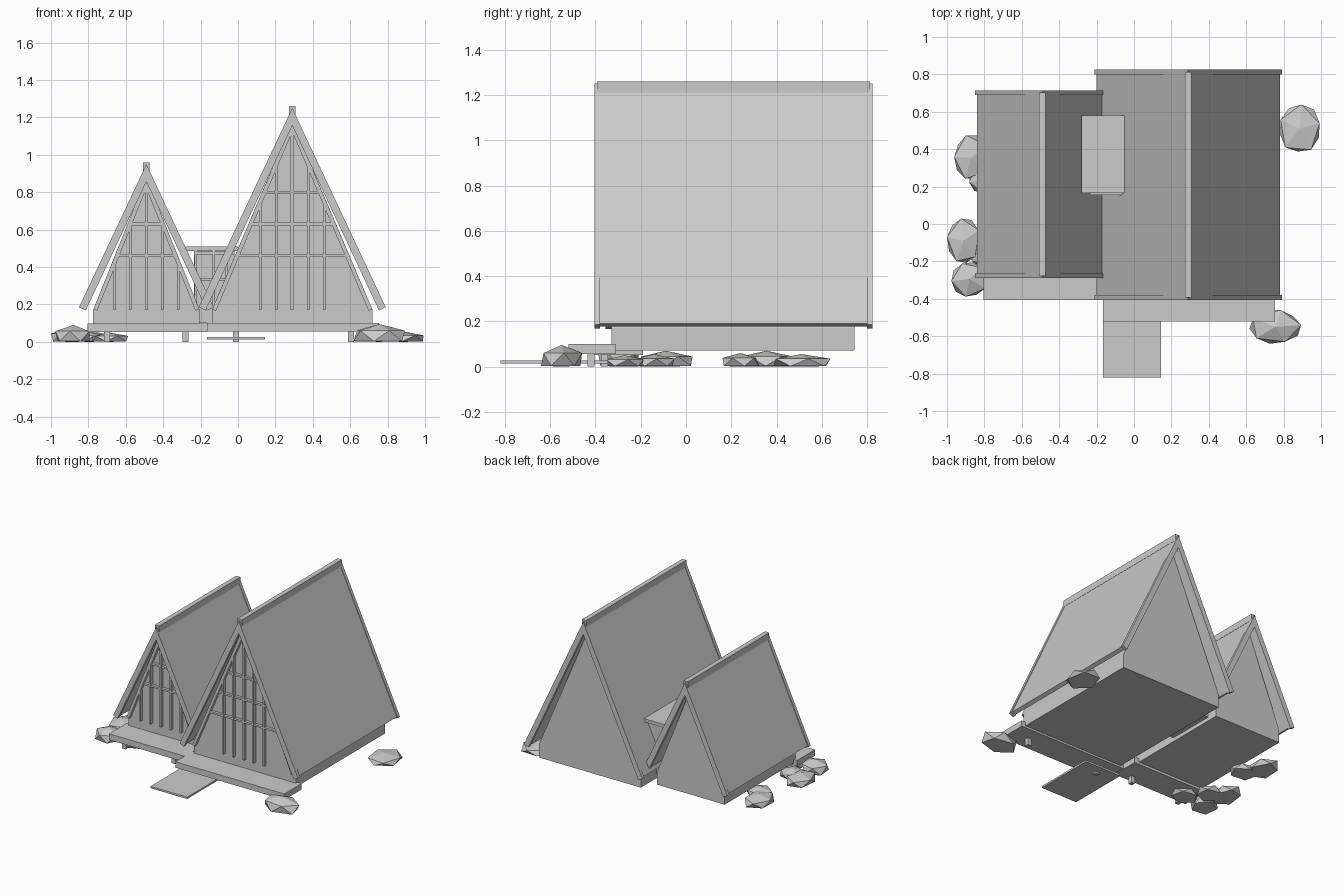
import bpy, bmesh, math, random
from mathutils import Vector

if "Cube" in bpy.data.objects:
    bpy.data.objects.remove(bpy.data.objects["Cube"])

random.seed(4)


def add_object(name, bm):
    bmesh.ops.recalc_face_normals(bm, faces=bm.faces)
    me = bpy.data.meshes.new(name)
    bm.to_mesh(me)
    bm.free()
    ob = bpy.data.objects.new(name, me)
    bpy.context.collection.objects.link(ob)
    return ob


def prism(name, profile, y0, y1):
    """Extrude an x/z outline along y."""
    bm = bmesh.new()
    face = bm.faces.new([bm.verts.new((x, y0, z)) for x, z in profile])
    ext = bmesh.ops.extrude_face_region(bm, geom=[face])
    verts = [v for v in ext["geom"] if isinstance(v, bmesh.types.BMVert)]
    bmesh.ops.translate(bm, verts=verts, vec=(0, y1 - y0, 0))
    return add_object(name, bm)


def box(name, x0, x1, y0, y1, z0, z1):
    return prism(name, [(x0, z0), (x1, z0), (x1, z1), (x0, z1)], y0, y1)


def chevron(name, cx, apex, half, low, t, y0, y1):
    """Inverted V of constant thickness t."""
    rise = apex - low
    length = math.hypot(half, rise)
    ix, iz = half - t * rise / length, low - t * half / length
    prism(name, [(cx - half, low), (cx, apex), (cx + half, low), (cx + ix, iz),
                 (cx, apex - t * length / half), (cx - ix, iz)], y0, y1)


def bar_between(name, a, b, w, y0, y1):
    a, b = Vector(a), Vector(b)
    d = (b - a).normalized()
    n = Vector((-d.y, d.x)) * w / 2
    prism(name, [a + n, b + n, b - n, a - n], y0, y1)


def a_frame(tag, cx, top, half, y0, y1, wall_half, wall_top, wy0, wy1):
    eave = 0.185
    # Roof shell, ridge cap and edge boards
    chevron(tag + "_roof", cx, top - 0.015, half - 0.01, eave + 0.005, 0.03,
            y0 + 0.02, y1 - 0.02)
    for end, a, b in (("front", y0, y0 + 0.025), ("back", y1 - 0.025, y1)):
        chevron(tag + "_" + end + "_edge_board", cx, top - 0.01, half, eave, 0.04, a, b)
    box(tag + "_ridge_cap", cx - 0.018, cx + 0.018, y0 + 0.012, y1 - 0.012,
        top - 0.05, top)
    # Gabled body with low vertical sides
    prism(tag + "_body", [(cx - wall_half, 0.07), (cx + wall_half, 0.07),
                          (cx + wall_half, 0.17), (cx, wall_top),
                          (cx - wall_half, 0.17)], wy0, wy1)
    # Window frame along the gable
    f0, f1 = wy0 - 0.025, wy0 + 0.01
    for s in (-1, 1):
        bar_between(tag + "_gable_frame", (cx + s * (wall_half - 0.012), 0.17),
                    (cx, wall_top - 0.03), 0.022, f0, f1)
    slope = (wall_top - 0.17) / wall_half
    # Glazing bars
    for i in range(-2, 3):
        x = cx + i * 0.085
        z = wall_top - abs(i) * 0.085 * slope - 0.045
        w = 0.008 if i == 0 else 0.0065
        box(tag + "_vertical_bar", x - w, x + w, f0, f1, 0.17, z)
    for z in (0.46, 0.63, 0.80):
        w = (wall_top - z) / slope - 0.01
        if w > 0.02:
            box(tag + "_cross_bar", cx - w, cx + w, f0 + 0.004, f1, z - 0.007, z + 0.007)


a_frame("large_house", 0.29, 1.26, 0.50, -0.405, 0.825, 0.43, 1.18, -0.33, 0.745)
a_frame("small_house", -0.49, 0.96, 0.36, -0.29, 0.715, 0.285, 0.88, -0.215, 0.64)

# Link building between the houses
box("link_body", -0.235, -0.02, 0.18, 0.555, 0.10, 0.49)
box("link_roof", -0.282, -0.0, 0.165, 0.58, 0.485, 0.51)
for x in (-0.225, -0.13, -0.06):
    box("link_window_bar", x - 0.007, x + 0.007, 0.16, 0.19, 0.17, 0.485)
for z in (0.335, 0.475):
    box("link_cross_bar", -0.235, -0.02, 0.155, 0.19, z - 0.007, z + 0.007)

# Decks, entry slab and posts
box("large_deck", -0.165, 0.755, -0.52, -0.31, 0.055, 0.10)
box("small_deck", -0.805, -0.165, -0.405, -0.19, 0.052, 0.098)
box("entry_slab", -0.165, 0.145, -0.82, -0.345, 0.013, 0.027)
for x, y in ((-0.28, -0.36), (-0.01, -0.42), (0.605, -0.42), (-0.70, -0.36)):
    box("deck_post", x - 0.016, x + 0.016, y - 0.016, y + 0.016, 0, 0.06)

# Faceted rocks, flat underneath: x, y, x radius, y radius, height
rocks = [(0.885, 0.51, 0.115, 0.13, 0.055), (0.755, -0.55, 0.135, 0.09, 0.095),
         (-0.87, 0.355, 0.095, 0.12, 0.07), (-0.79, 0.24, 0.10, 0.085, 0.06),
         (-0.91, -0.09, 0.09, 0.125, 0.07), (-0.80, -0.14, 0.09, 0.09, 0.055),
         (-0.88, -0.295, 0.095, 0.095, 0.09), (-0.69, -0.27, 0.10, 0.09, 0.05)]
for x, y, rx, ry, h in rocks:
    bm = bmesh.new()
    bmesh.ops.create_icosphere(bm, subdivisions=1, radius=1)
    spin = random.uniform(0, 1)
    for v in bm.verts:
        r = math.hypot(v.co.x, v.co.y)
        a = math.atan2(v.co.y, v.co.x) + spin
        j = random.uniform(0.96, 1.08)
        k = 1.08 * j
        z = (v.co.z + 0.5) / 1.5
        v.co = (max(-1, x + rx * r * k * math.cos(a)), y + ry * r * k * math.sin(a),
                max(0, z * h))
        v.co.x = min(1, v.co.x)
    add_object("rock", bm)
